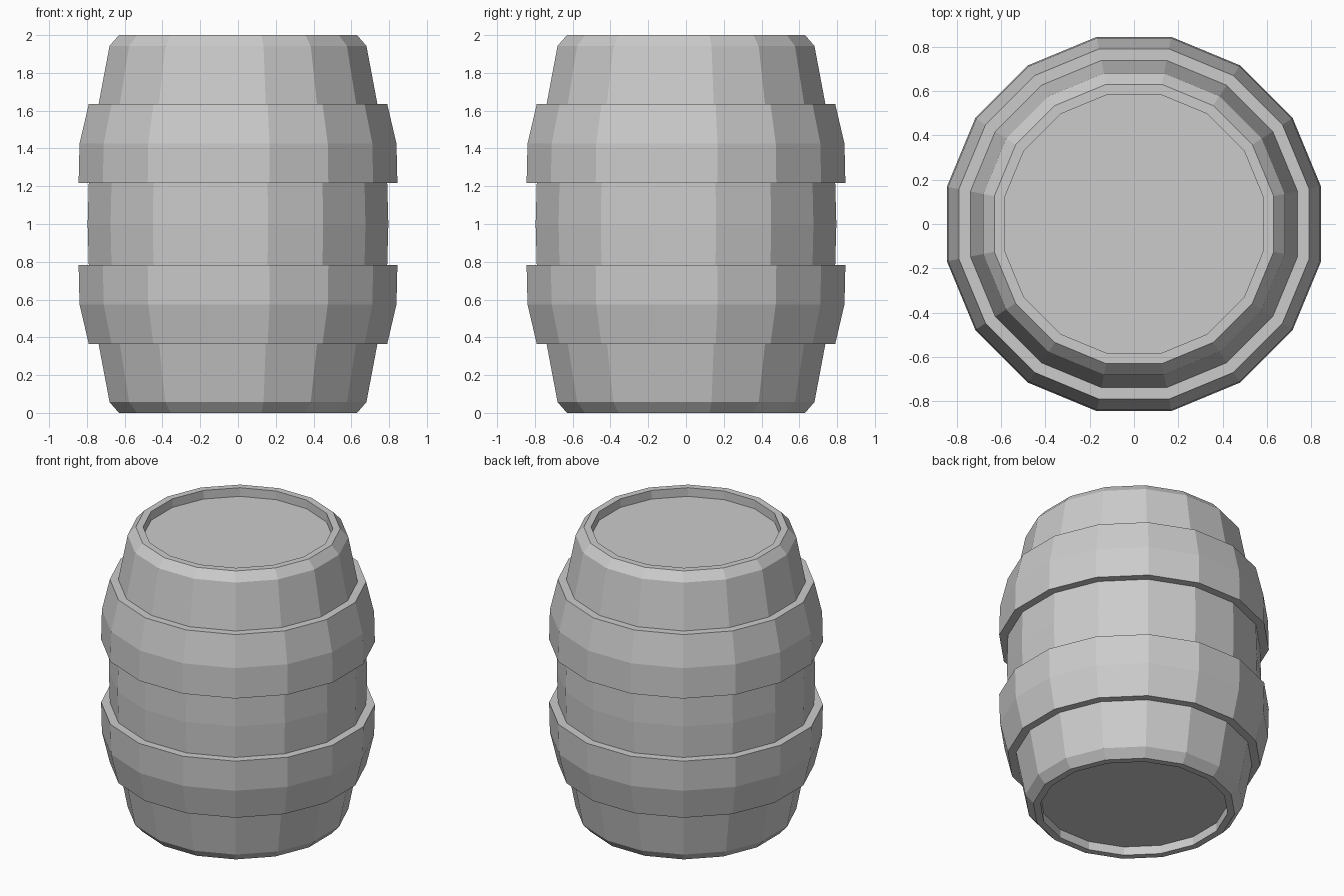
import bpy, bmesh
from math import cos, sin, pi

if "Cube" in bpy.data.objects:
    bpy.data.objects.remove(bpy.data.objects["Cube"])

SIDES = 16

# Lower half of the barrel outline: (distance to flat side, height)
half = [
    (0.585, 0.06), (0.585, 0.0),                  # recessed head and inner rim
    (0.63, 0.0), (0.68, 0.057), (0.738, 0.365),   # rim chamfer and lower staves
    (0.79, 0.365), (0.839, 0.575), (0.844, 0.783),  # raised hoop
    (0.79, 0.783),                                # back in to the middle staves
]
# Mirror about mid-height
profile = half + [(0.796, 1.0)] + [(r, 2 - z) for r, z in reversed(half)]


def lathe(name, profile):
    """Flat-sided closed solid turned around z, with capped ends."""
    bm = bmesh.new()
    rings = []
    for r, z in profile:
        R = r / cos(pi / SIDES)
        angles = [(i + 0.5) * 2 * pi / SIDES for i in range(SIDES)]
        rings.append([bm.verts.new((R * cos(a), R * sin(a), z)) for a in angles])
    for low, high in zip(rings, rings[1:]):
        for i in range(SIDES):
            j = (i + 1) % SIDES
            bm.faces.new((low[i], low[j], high[j], high[i]))
    # Barrel heads
    bm.faces.new(rings[0][::-1])
    bm.faces.new(rings[-1])
    bmesh.ops.recalc_face_normals(bm, faces=bm.faces)
    mesh = bpy.data.meshes.new(name)
    bm.to_mesh(mesh)
    bm.free()
    obj = bpy.data.objects.new(name, mesh)
    bpy.context.collection.objects.link(obj)
    return obj


lathe("barrel", profile)
